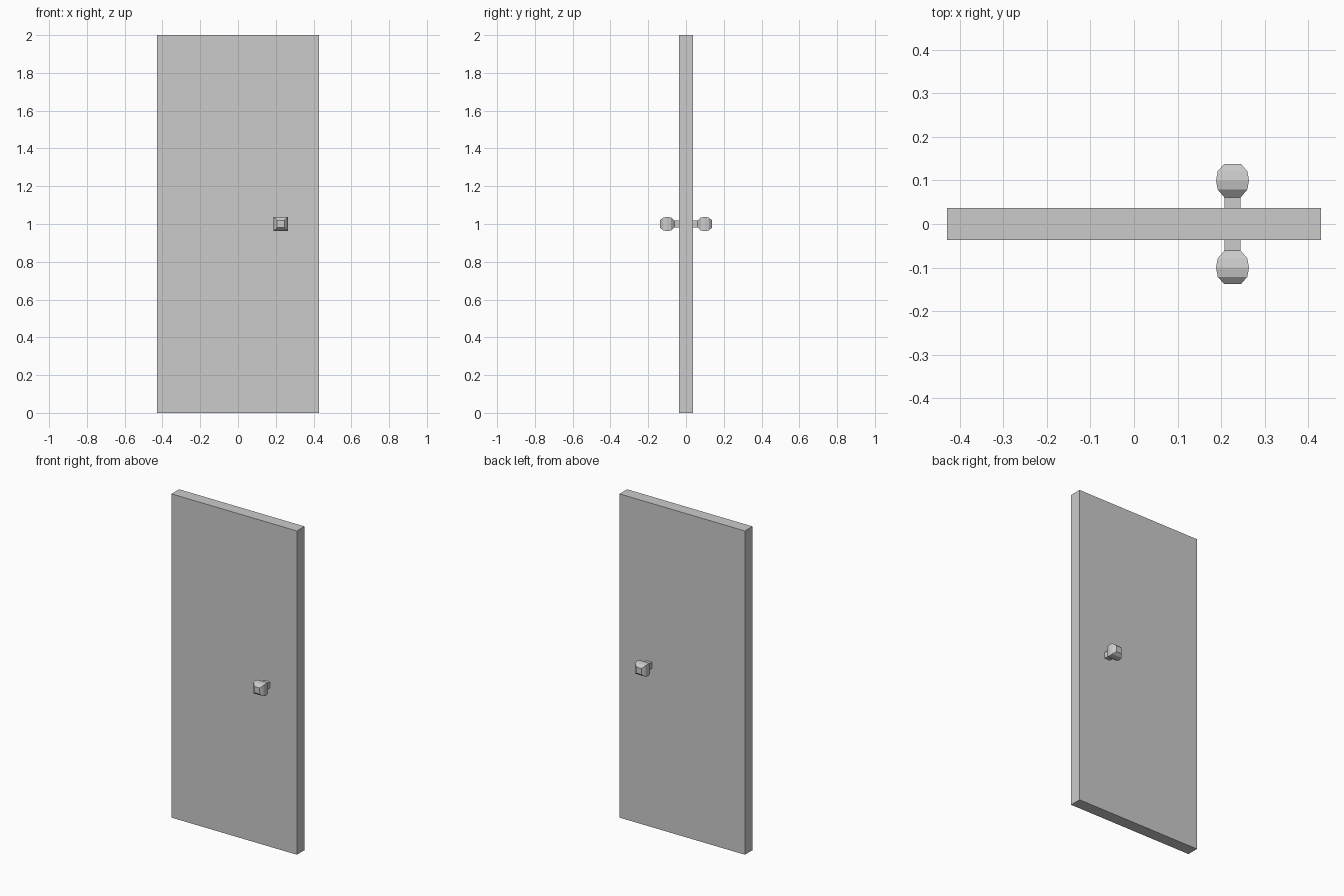
import bpy, bmesh

if "Cube" in bpy.data.objects:
    bpy.data.objects.remove(bpy.data.objects["Cube"])

KNOB_X, KNOB_Z = 0.226, 1.0
# (distance from door centre, half width) of the square-section knob
PROFILE = [(0.036, 0.0188), (0.061, 0.0188), (0.079, 0.034),
           (0.1, 0.0378), (0.121, 0.034), (0.138, 0.0192)]


def make_object(name, bm):
    bmesh.ops.recalc_face_normals(bm, faces=bm.faces)
    mesh = bpy.data.meshes.new(name)
    bm.to_mesh(mesh)
    bm.free()
    obj = bpy.data.objects.new(name, mesh)
    bpy.context.collection.objects.link(obj)
    return obj


def knob(name, side):
    bm = bmesh.new()
    rings = [[bm.verts.new((KNOB_X + sx * r, side * y, KNOB_Z + sz * r))
              for sx, sz in ((-1, -1), (1, -1), (1, 1), (-1, 1))]
             for y, r in PROFILE]
    for a, b in zip(rings, rings[1:]):
        for i in range(4):
            j = (i + 1) % 4
            bm.faces.new((a[i], a[j], b[j], b[i]))
    bm.faces.new(rings[0])
    bm.faces.new(rings[-1])
    return make_object(name, bm)


# Door slab
bm = bmesh.new()
bmesh.ops.create_cube(bm, size=1)
bmesh.ops.scale(bm, vec=(0.857, 0.074, 2.0), verts=bm.verts)
bmesh.ops.translate(bm, vec=(0, 0, 1), verts=bm.verts)
make_object("door_slab", bm)

# Knobs on both sides
knob("front_knob", -1)
knob("back_knob", 1)
